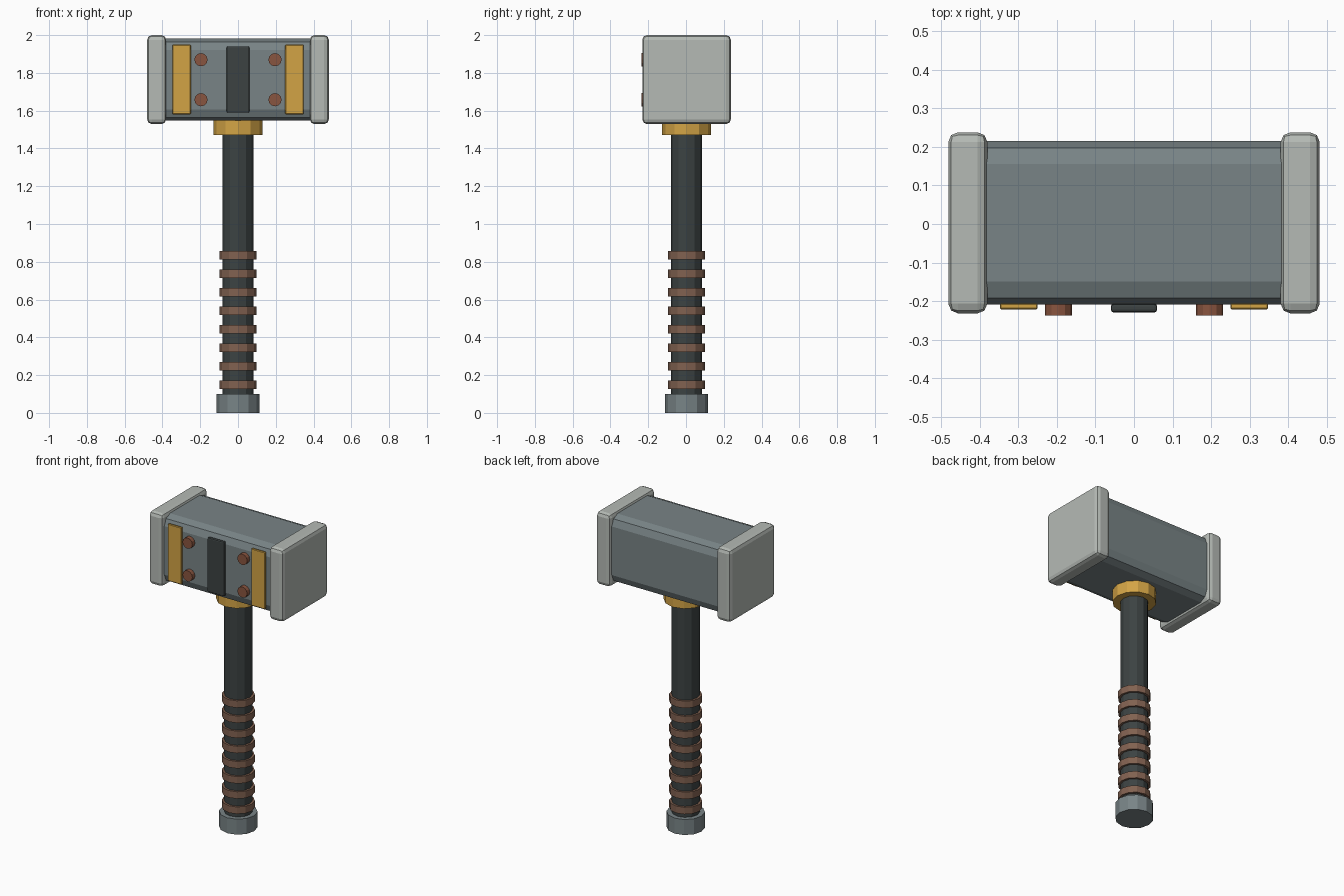
import bpy
from math import pi

if "Cube" in bpy.data.objects:
    bpy.data.objects.remove(bpy.data.objects["Cube"])

Y0 = 0.003     # centre line of hammer
HEAD_Z = 1.764  # centre height of head


def mat(name, rgb):
    m = bpy.data.materials.new(name)
    m.diffuse_color = (*rgb, 1)
    m.use_nodes = True
    m.node_tree.nodes["Principled BSDF"].inputs["Base Color"].default_value = m.diffuse_color
    return m


STEEL = mat("steel", (0.19, 0.23, 0.24))
PALE = mat("pale_steel", (0.46, 0.49, 0.46))
DARK = mat("dark", (0.045, 0.055, 0.055))
GOLD = mat("gold", (0.65, 0.37, 0.06))
LEATHER = mat("leather", (0.22, 0.12, 0.08))
COPPER = mat("copper", (0.25, 0.09, 0.05))


def box(name, lo, hi, m, bevel=0, segments=1, only_x=False):
    size = [b - a for a, b in zip(lo, hi)]
    bpy.ops.mesh.primitive_cube_add(size=1, location=[(a + b) / 2 for a, b in zip(lo, hi)])
    o = bpy.context.object
    o.name = name
    o.scale = size
    bpy.ops.object.transform_apply(location=False, rotation=False, scale=True)
    o.data.materials.append(m)
    if bevel:
        b = o.modifiers.new("bevel", 'BEVEL')
        b.width, b.segments = bevel, segments
        if only_x:  # bevel the lengthwise edges only
            b.limit_method = 'WEIGHT'
            w = o.data.attributes.new("bevel_weight_edge", 'FLOAT', 'EDGE')
            for e in o.data.edges:
                p, q = (o.data.vertices[i].co for i in e.vertices)
                w.data[e.index].value = float(abs(p.x - q.x) > 0.1)
    return o


def cyl(name, r, depth, loc, m, rot=(0, 0, 0)):
    bpy.ops.mesh.primitive_cylinder_add(vertices=12, radius=r, depth=depth, location=loc, rotation=rot)
    o = bpy.context.object
    o.name = name
    o.data.materials.append(m)
    return o


def post(name, r, z0, z1, m):
    return cyl(name, r, z1 - z0, (0, Y0, (z0 + z1) / 2), m)


# Handle, pommel, collar and grip rings
post("handle", 0.083, 0.05, 1.58, DARK)
post("pommel", 0.113, 0, 0.10, STEEL)
post("collar", 0.13, 1.47, 1.56, GOLD)
for i in range(8):
    z = 0.149 + 0.098 * i
    post(f"grip_ring_{i + 1}", 0.097, z - 0.0225, z + 0.0225, LEATHER)

# Head block
box("head_block", (-0.39, Y0 - 0.212, HEAD_Z - 0.217), (0.39, Y0 + 0.212, HEAD_Z + 0.217),
    STEEL, 0.06, 2, True)

# Striking faces, straps and rivets, mirrored left and right
for s, side in ((-1, "left"), (1, "right")):
    xs = sorted((s * 0.38, s * 0.481))
    box(f"striking_face_{side}", (xs[0], Y0 - 0.2345, 1.529), (xs[1], Y0 + 0.2345, 2.0), PALE, 0.025, 2)
    xs = sorted((s * 0.25, s * 0.347))
    box(f"strap_{side}", (xs[0], -0.221, 1.581), (xs[1], -0.206, 1.949), GOLD, 0.003)
    for z, level in ((1.658, "lower"), (1.87, "upper")):
        cyl(f"rivet_{side}_{level}", 0.035, 0.04, (s * 0.196, -0.2165, z), COPPER, (pi / 2, 0, 0))

# Centre plate
box("centre_plate", (-0.06, -0.229, 1.589), (0.06, -0.207, 1.941), DARK, 0.007, 2)
